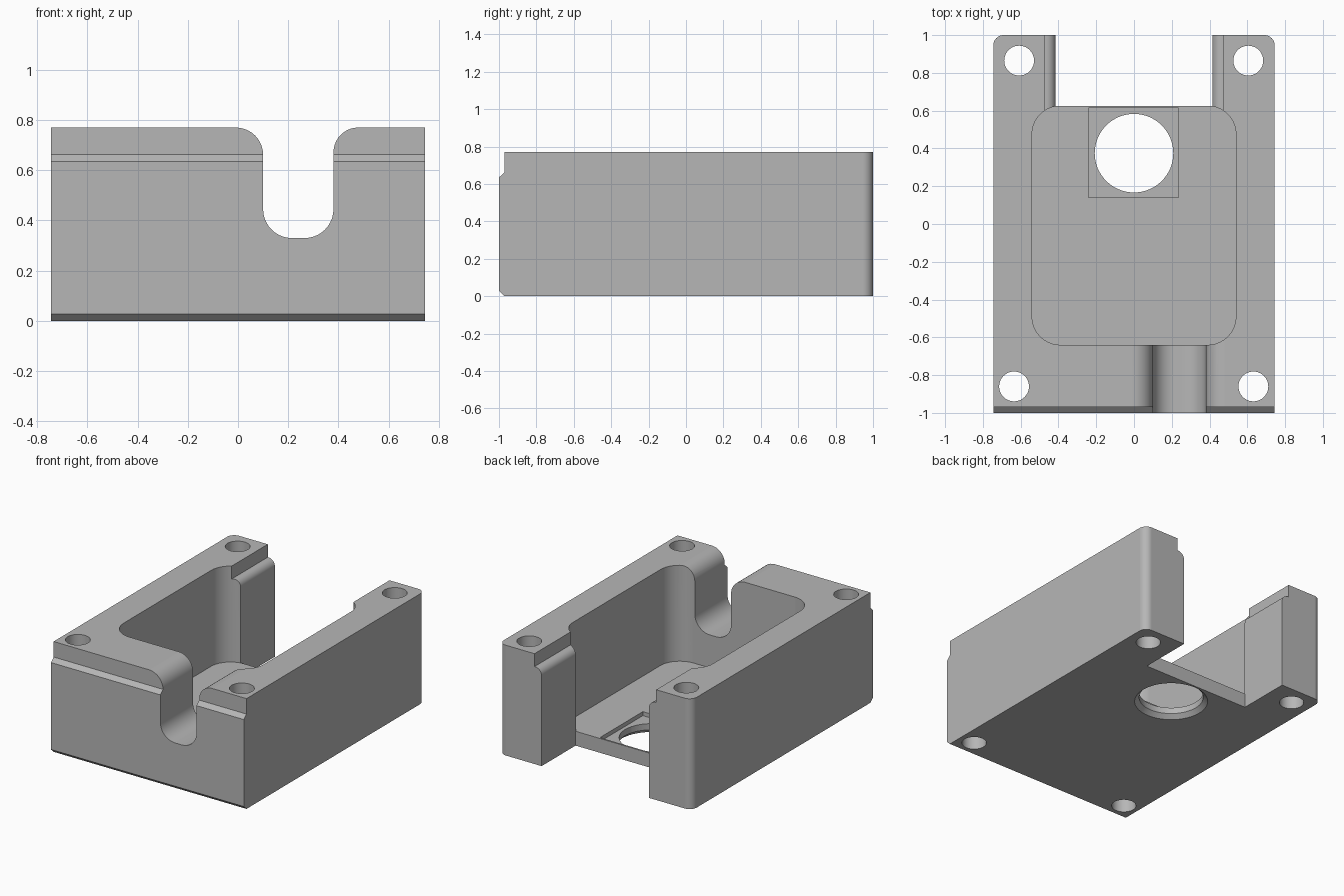
import bpy
import bmesh
import math
from mathutils import Vector, Matrix

cube = bpy.data.objects.get("Cube")
if cube:
    bpy.data.objects.remove(cube, do_unlink=True)

gray = bpy.data.materials.new("plain gray")
gray.use_nodes = True
gray.diffuse_color = (0.47, 0.47, 0.47, 1)
gray.node_tree.nodes["Principled BSDF"].inputs["Base Color"].default_value = gray.diffuse_color


def rounded(corners, steps=10):
    """Closed outline from (u, v) or (u, v, radius) corners."""
    out = []
    for i, c in enumerate(corners):
        p = Vector((c[0], c[1], 0))
        if len(c) == 2:
            out.append(p)
            continue
        before, after = corners[i - 1], corners[(i + 1) % len(corners)]
        a = (Vector((before[0], before[1], 0)) - p).normalized()
        b = (Vector((after[0], after[1], 0)) - p).normalized()
        half = a.angle(b) / 2
        reach = c[2] / math.tan(half)
        center = p + (a + b).normalized() * (c[2] / math.sin(half))
        start = (p + a * reach - center).normalized()
        end = (p + b * reach - center).normalized()
        out += [center + start.slerp(end, k / steps) * c[2] for k in range(steps + 1)]
    return out


def finish(name, bm):
    bmesh.ops.recalc_face_normals(bm, faces=bm.faces)
    mesh = bpy.data.meshes.new(name)
    bm.to_mesh(mesh)
    bm.free()
    mesh.materials.append(gray)
    obj = bpy.data.objects.new(name, mesh)
    bpy.context.collection.objects.link(obj)
    return obj


def prism(name, corners, axis, low, high):
    """Extrude an outline along the given axis."""
    place = {"x": lambda p, d: (d, p.x, p.y),
             "y": lambda p, d: (p.x, d, p.y),
             "z": lambda p, d: (p.x, p.y, d)}[axis]
    outline = rounded(corners)
    bm = bmesh.new()
    rings = [[bm.verts.new(place(p, d)) for p in outline] for d in (low, high)]
    for ring in rings:
        bm.faces.new(ring)
    for i in range(len(outline)):
        bm.faces.new((rings[0][i - 1], rings[0][i], rings[1][i], rings[1][i - 1]))
    return finish(name, bm)


def cone(name, x, y, low, high, r_low, r_high, sides=48):
    bm = bmesh.new()
    bmesh.ops.create_cone(bm, cap_ends=True, segments=sides, radius1=r_low, radius2=r_high,
                          depth=high - low, matrix=Matrix.Translation((x, y, (low + high) / 2)))
    return finish(name, bm)


def box_outline(x0, y0, x1, y1, r=None):
    pts = [(x0, y0), (x1, y0), (x1, y1), (x0, y1)]
    return [p + (r,) for p in pts] if r else pts


def combine(target, tool, operation="DIFFERENCE"):
    mod = target.modifiers.new("cut", "BOOLEAN")
    mod.operation = operation
    mod.solver = "EXACT"
    mod.object = tool
    bpy.context.view_layer.objects.active = target
    bpy.ops.object.modifier_apply(modifier=mod.name)
    bpy.data.objects.remove(tool, do_unlink=True)


W, H = 0.745, 0.77

# Block: plan with rounded rear corners, trimmed by the stepped side profile
housing = prism("housing", [(-W, -1.2), (W, -1.2), (W, 1, 0.055), (-W, 1, 0.055)], "z", -0.1, 1)
side = prism("side_profile", [(-0.97, 0), (1.2, 0), (1.2, H), (-0.97, H), (-0.97, 0.662),
                              (-1, 0.635), (-1, 0.028)], "x", -1, 1)
combine(housing, side, "INTERSECT")

# Main pocket
combine(housing, prism("pocket", box_outline(-0.54, -0.64, 0.54, 0.625, 0.15), "z", 0.1, 1))

# Rear opening: wide shoulder with rounded ledges, then through the floor
half = [(0.415, 0.1), (0.415, 0.68, 0.05), (0.47, 0.68), (0.47, 1)]
mirrored = [(-c[0],) + c[1:] for c in reversed(half)]
combine(housing, prism("rear_opening", half + mirrored, "y", 0.5, 1.2))
combine(housing, prism("rear_floor_cut", box_outline(-0.415, 0.625, 0.415, 1.2), "z", -0.1, 0.4))

# Front cable slot with flared lips
combine(housing, prism("cable_slot", [
    (-0.01, 1), (-0.01, H), (0.1, H, 0.109), (0.1, 0.33, 0.115),
    (0.38, 0.33, 0.115), (0.38, H, 0.099), (0.48, H), (0.48, 1)], "y", -1.2, -0.55))

# Square recess and chamfered round port in the floor
combine(housing, prism("floor_recess", box_outline(-0.24, 0.14, 0.235, 0.613), "z", 0.072, 0.3))
combine(housing, cone("port", 0, 0.375, -0.1, 0.3, 0.208, 0.208, 64))
combine(housing, cone("port_chamfer", 0, 0.375, -0.03, 0.03, 0.267, 0.207, 64))

# Corner screw holes
for x, y in ((-0.608, 0.865), (0.605, 0.865), (-0.635, -0.86), (0.632, -0.86)):
    combine(housing, cone("screw_hole", x, y, -0.1, 1, 0.079, 0.079, 40))

# Smooth rounded walls, crisp edges
bpy.ops.object.select_all(action="DESELECT")
housing.select_set(True)
bpy.context.view_layer.objects.active = housing
bpy.ops.object.shade_smooth_by_angle(angle=math.radians(30))
weighted = housing.modifiers.new("weighted normals", "WEIGHTED_NORMAL")
weighted.keep_sharp = True
